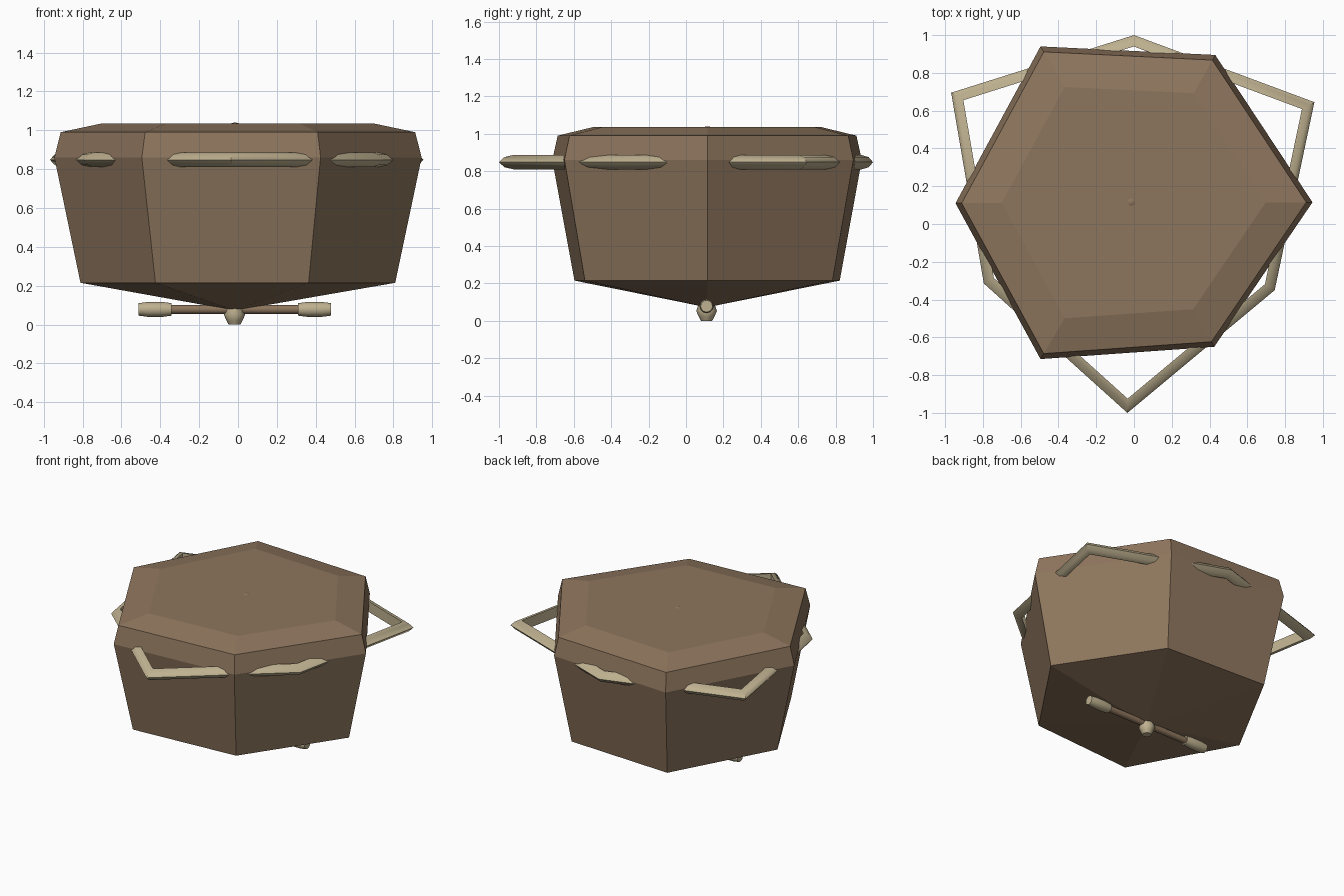
import bpy, bmesh, math
from mathutils import Vector, Matrix

if "Cube" in bpy.data.objects:
    bpy.data.objects.remove(bpy.data.objects["Cube"])


def material(name, rgb):
    m = bpy.data.materials.new(name)
    m.diffuse_color = (*rgb, 1)
    m.use_nodes = True
    m.node_tree.nodes["Principled BSDF"].inputs["Base Color"].default_value = m.diffuse_color
    return m


BROWN = material("brown_wood", (0.27, 0.18, 0.11))
BEIGE = material("beige_rope", (0.52, 0.44, 0.28))


def finish(bm, name, mat, smooth=None):
    bmesh.ops.recalc_face_normals(bm, faces=bm.faces)
    me = bpy.data.meshes.new(name)
    bm.to_mesh(me)
    bm.free()
    ob = bpy.data.objects.new(name, me)
    bpy.context.collection.objects.link(ob)
    me.materials.append(mat)
    if smooth:
        bpy.ops.object.select_all(action='DESELECT')
        ob.select_set(True)
        bpy.context.view_layer.objects.active = ob
        bpy.ops.object.shade_smooth_by_angle(angle=math.radians(smooth))
    return ob


def bridge(bm, a, b):
    for i in range(len(a)):
        j = (i + 1) % len(a)
        bm.faces.new((a[i], a[j], b[j], b[i]))


# Slightly uneven hexagon at the widest level, scaled for the other levels
HEX = [(-.945, .11), (-.495, -.715), (.425, -.65),
       (.945, .115), (.43, .895), (-.495, .94)]
CX, CY = -.005, .115


def hex_ring(bm, z, s):
    return [bm.verts.new((CX + (x - CX) * s, CY + (y - CY) * s, z)) for x, y in HEX]


# Body with shallow pyramid underside
bm = bmesh.new()
rings = [hex_ring(bm, z, s) for z, s in ((.215, .857), (.86, 1), (.99, .965))]
for a, b in zip(rings, rings[1:]):
    bridge(bm, a, b)
apex = bm.verts.new((-.015, .112, .072))
for i in range(6):
    bm.faces.new((rings[0][i], apex, rings[0][(i + 1) % 6]))
finish(bm, "body", BROWN)

# Bevelled lid
bm = bmesh.new()
lo, hi = hex_ring(bm, .99, .965), hex_ring(bm, 1.035, .74)
bridge(bm, lo, hi)
bm.faces.new(hi)
finish(bm, "lid", BROWN)

# Sunken peg in the lid centre
bm = bmesh.new()
bmesh.ops.create_uvsphere(bm, u_segments=12, v_segments=8, radius=.042,
                          matrix=Matrix.Translation((-.015, .115, .998)))
finish(bm, "lid_peg", BROWN, 40)

# Band: hexagonal loop through the body, its corners stick out as handles
CORNERS = [(0, 1.0), (.955, .645), (.745, -.35), (-.035, -1.0), (-.795, -.315), (-.968, .695)]
SECTION = [(.057, -.038), (.022, -.027), (0, 0), (.022, .027), (.057, .038)]
bm = bmesh.new()
loops = []
for i, c in enumerate(CORNERS):
    p = Vector(c)
    to_prev = (Vector(CORNERS[i - 1]) - p).normalized()
    to_next = (Vector(CORNERS[(i + 1) % 6]) - p).normalized()
    inward = (to_prev + to_next).normalized()
    miter = 1 / math.sin(to_prev.angle(to_next) / 2)
    loops.append([bm.verts.new((*(p + inward * d * miter), .848 + h)) for d, h in SECTION])
for i in range(6):
    bridge(bm, loops[i], loops[(i + 1) % 6])
finish(bm, "handle_band", BEIGE, 50)


# Lathe helper for the parts under the body
def lathe(name, profile, mat, matrix, sides=8):
    bm = bmesh.new()
    rs = [[bm.verts.new((r * math.cos(2 * math.pi * k / sides),
                         r * math.sin(2 * math.pi * k / sides), t)) for k in range(sides)]
          for r, t in profile]
    for a, b in zip(rs, rs[1:]):
        bridge(bm, a, b)
    bm.faces.new(rs[0])
    bm.faces.new(rs[-1])
    bm.transform(matrix)
    return finish(bm, name, mat, 50)


# Crossbar with a grip on each end
along_x = Matrix.Translation((-.016, .11, .078)) @ Matrix.Rotation(math.pi / 2, 4, 'Y')
lathe("crossbar", [(.023, -.4), (.023, .4)], BROWN, along_x, 12)
for side, label in ((-1, "left"), (1, "right")):
    lathe(label + "_grip", [(.032, side * .325), (.038, side * .37), (.038, side * .45),
                            (.032, side * .495)], BEIGE, along_x, 12)

# Knot under the crossbar centre
lathe("knot", [(.03, 0), (.042, .022), (.055, .052), (.04, .1)], BEIGE,
      Matrix.Translation((-.018, .11, 0)))
